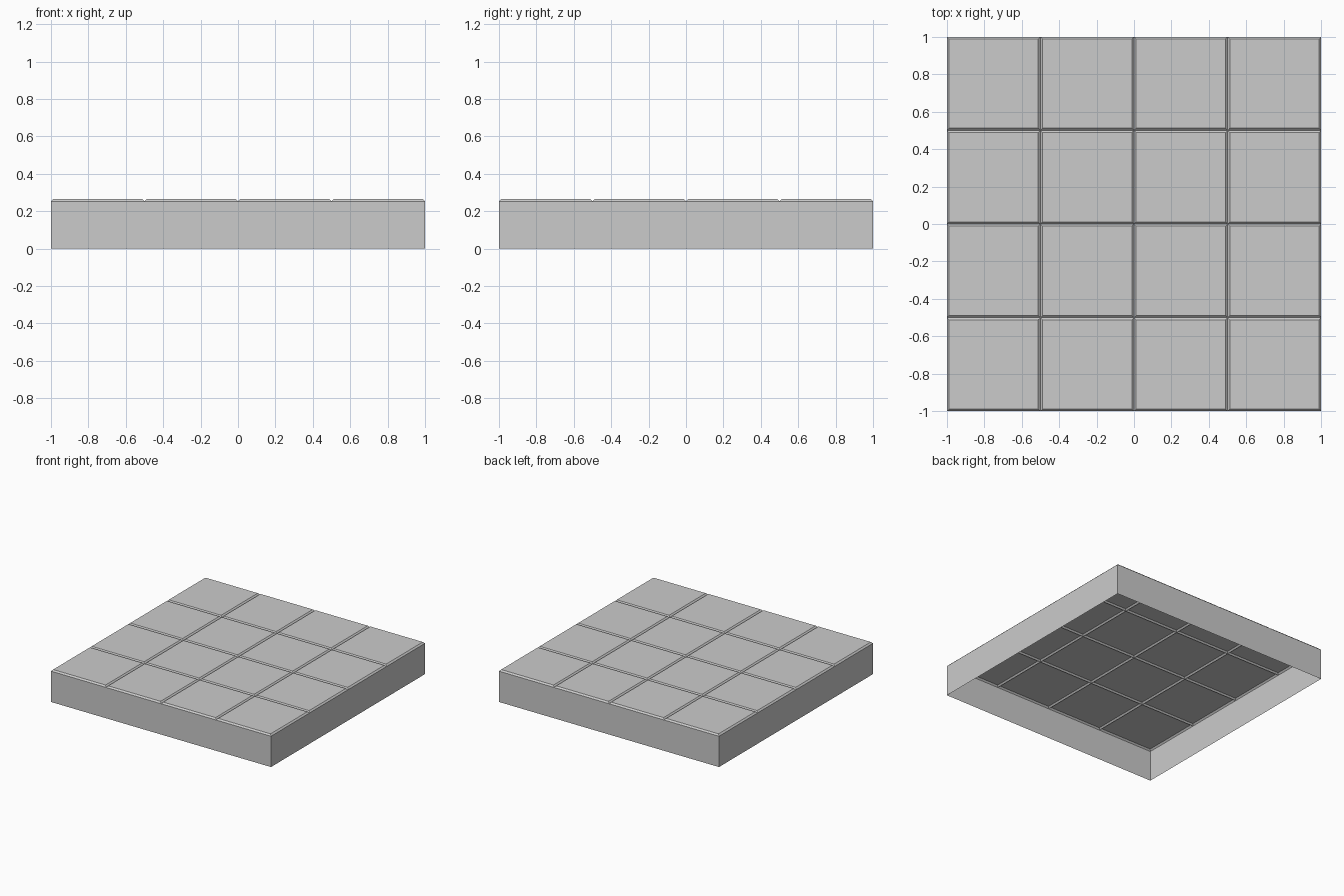
import bpy, bmesh

if "Cube" in bpy.data.objects:
    bpy.data.objects.remove(bpy.data.objects["Cube"])

N = 4            # tiles per side
SIZE = 2.0 / N   # tile pitch
TOP = 0.265      # tile surface height
LOW = 0.253      # groove bottom and upper wall edge
BEVEL = 0.012    # chamfer width around each tile

bm = bmesh.new()


def square(x, y, inset, z):
    a, b = inset, SIZE - inset
    return [bm.verts.new((x + u, y + v, z)) for u, v in ((a, a), (b, a), (b, b), (a, b))]


def bridge(lower, upper):
    for i in range(4):
        j = (i + 1) % 4
        bm.faces.new((lower[i], lower[j], upper[j], upper[i]))


# Chamfered paving tiles, meeting in V-shaped grooves
for ix in range(N):
    for iy in range(N):
        x, y = -1 + ix * SIZE, -1 + iy * SIZE
        outer = square(x, y, 0, LOW)
        inner = square(x, y, BEVEL, TOP)
        bridge(outer, inner)
        bm.faces.new(inner)
bmesh.ops.remove_doubles(bm, verts=bm.verts, dist=1e-4)

# Outer walls, extruded down from the rim; the underside stays open
rim = [e for e in bm.edges if e.is_boundary]
walls = bmesh.ops.extrude_edge_only(bm, edges=rim)
for v in walls["geom"]:
    if isinstance(v, bmesh.types.BMVert):
        v.co.z = 0
bmesh.ops.recalc_face_normals(bm, faces=bm.faces)
if sum(f.normal.z * f.calc_area() for f in bm.faces) < 0:
    bmesh.ops.reverse_faces(bm, faces=bm.faces)

mesh = bpy.data.meshes.new("tiled_floor_slab")
bm.to_mesh(mesh)
bm.free()
bpy.context.collection.objects.link(bpy.data.objects.new("tiled_floor_slab", mesh))
